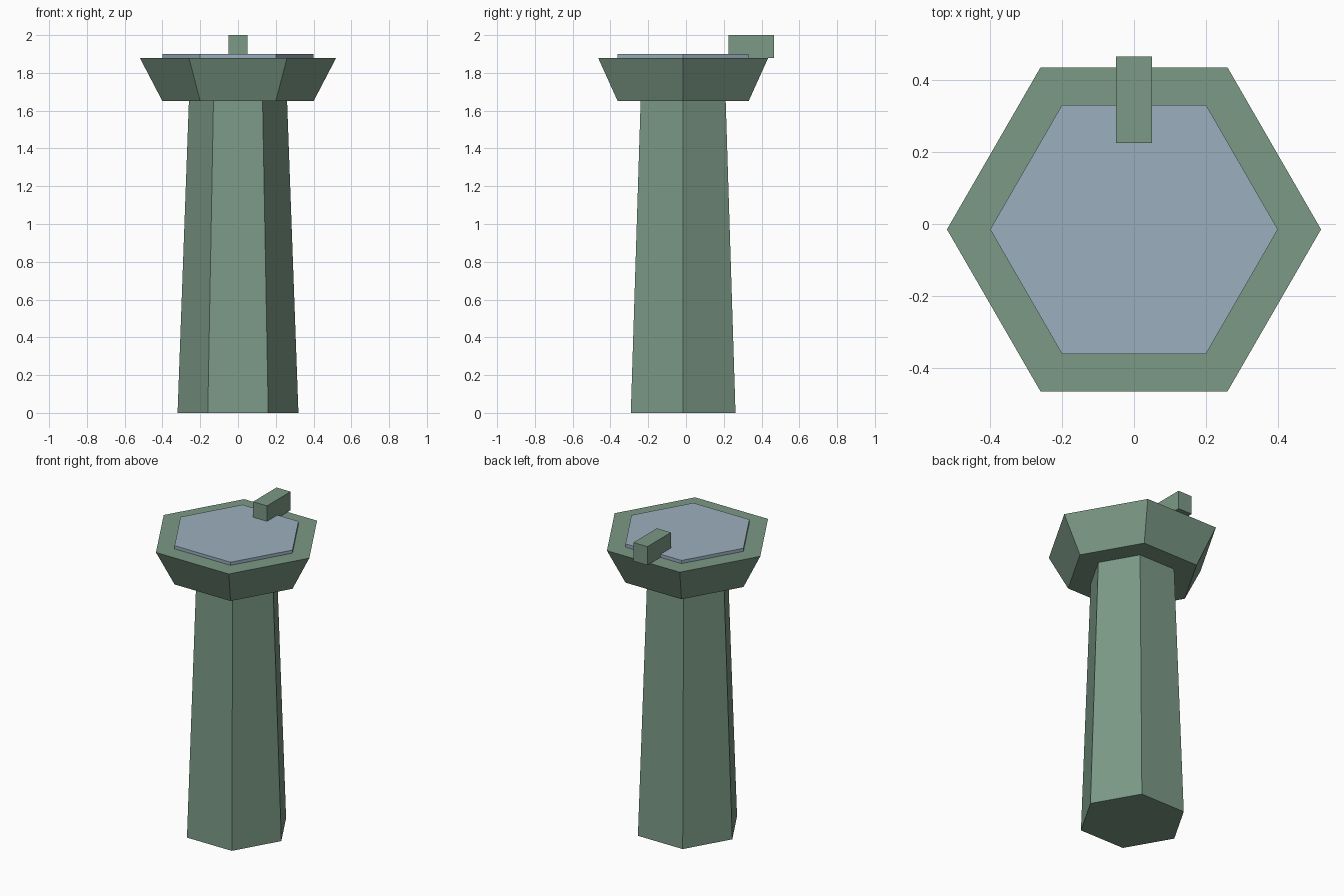
import bpy, bmesh
from math import cos, sin, pi

if "Cube" in bpy.data.objects:
    bpy.data.objects.remove(bpy.data.objects["Cube"])

CY = -0.015  # the hexagonal axis sits slightly forward of the overall centre


def material(name, color):
    mat = bpy.data.materials.new(name)
    mat.diffuse_color = (*color, 1)
    mat.use_nodes = True
    mat.node_tree.nodes["Principled BSDF"].inputs["Base Color"].default_value = mat.diffuse_color
    return mat


def add_object(name, bm, mat):
    bmesh.ops.recalc_face_normals(bm, faces=bm.faces)
    mesh = bpy.data.meshes.new(name)
    bm.to_mesh(mesh)
    bm.free()
    mesh.materials.append(mat)
    obj = bpy.data.objects.new(name, mesh)
    bpy.context.collection.objects.link(obj)
    return obj


def hex_frustum(name, r_low, r_high, z_low, z_high, mat):
    """Closed six-sided frustum with corners on the x axis."""
    bm = bmesh.new()
    low, high = [
        [bm.verts.new((r * cos(i * pi / 3), CY + r * sin(i * pi / 3), z)) for i in range(6)]
        for r, z in ((r_low, z_low), (r_high, z_high))
    ]
    bm.faces.new(low[::-1])
    bm.faces.new(high)
    for i in range(6):
        j = (i + 1) % 6
        bm.faces.new((low[i], low[j], high[j], high[i]))
    return add_object(name, bm, mat)


def box(name, size, center, mat):
    bm = bmesh.new()
    bmesh.ops.create_cube(bm, size=1)
    bmesh.ops.scale(bm, vec=size, verts=bm.verts)
    bmesh.ops.translate(bm, vec=center, verts=bm.verts)
    return add_object(name, bm, mat)


stone = material("green_stone", (0.20, 0.32, 0.24))
water = material("water", (0.33, 0.43, 0.51))

# Tapered pedestal, flared basin, water surface
hex_frustum("pedestal", 0.32, 0.26, 0.0, 1.65, stone)
hex_frustum("basin", 0.40, 0.52, 1.65, 1.88, stone)
hex_frustum("water_surface", 0.40, 0.40, 1.88, 1.90, water)

# Spout block on the rear rim
box("spout", (0.10, 0.24, 0.12), (0, 0.345, 1.94), stone)
